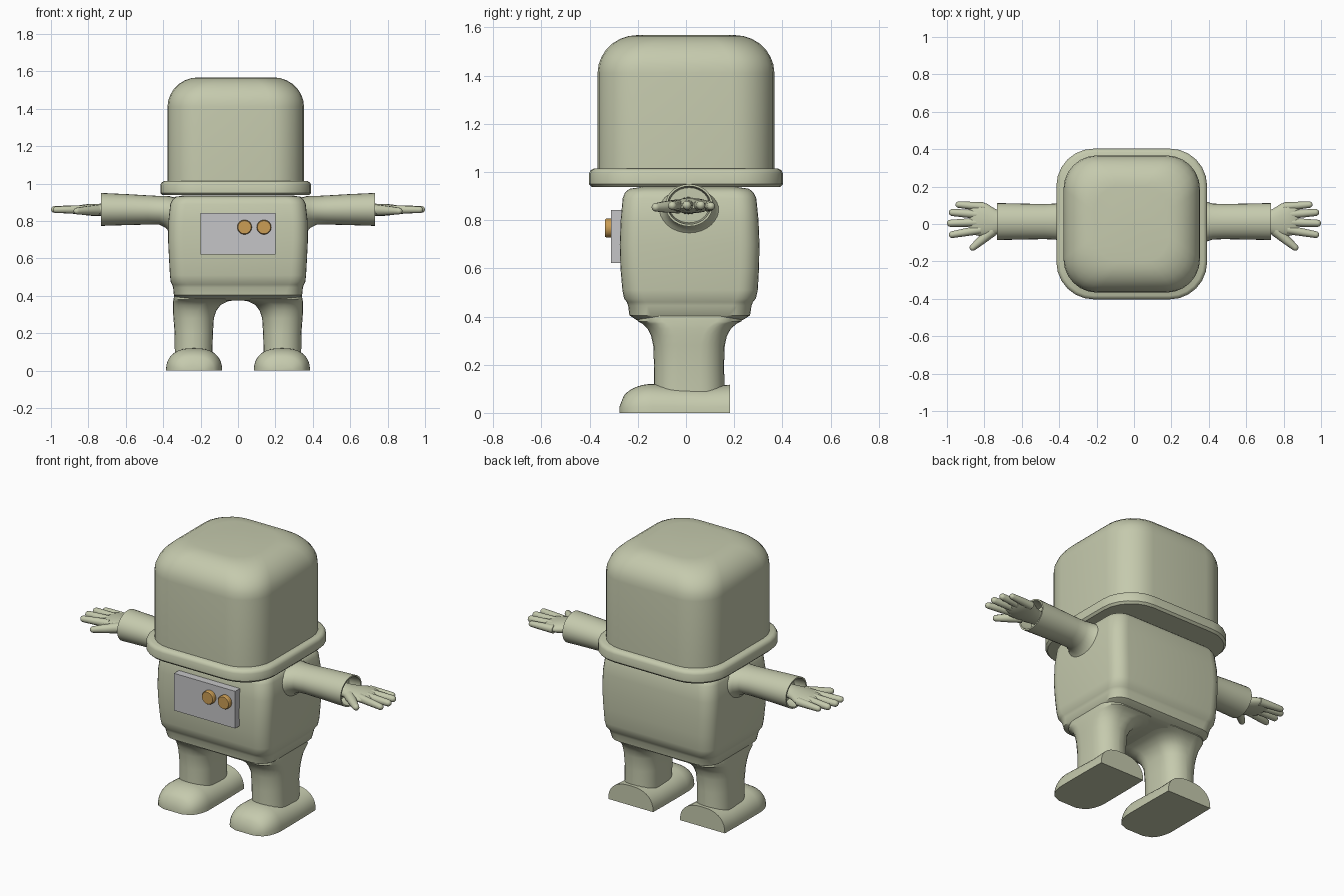
import bpy, bmesh, math
from mathutils import Vector

if "Cube" in bpy.data.objects:
    bpy.data.objects.remove(bpy.data.objects["Cube"])


def material(name, rgb):
    m = bpy.data.materials.new(name)
    m.diffuse_color = (*rgb, 1)
    m.use_nodes = True
    m.node_tree.nodes["Principled BSDF"].inputs["Base Color"].default_value = m.diffuse_color
    return m


SAGE = material("sage green", (0.56, 0.59, 0.42))
GREY = material("light grey", (0.56, 0.56, 0.57))
AMBER = material("amber", (0.60, 0.34, 0.09))


def finish(name, bm, mat, mirror=False, angle=40):
    bmesh.ops.recalc_face_normals(bm, faces=bm.faces)
    me = bpy.data.meshes.new(name)
    bm.to_mesh(me)
    bm.free()
    me.materials.append(mat)
    ob = bpy.data.objects.new(name, me)
    bpy.context.collection.objects.link(ob)
    if mirror:
        mod = ob.modifiers.new("mirror", 'MIRROR')
        mod.use_mirror_merge = False
    bpy.ops.object.select_all(action='DESELECT')
    ob.select_set(True)
    bpy.context.view_layer.objects.active = ob
    bpy.ops.object.shade_smooth_by_angle(angle=math.radians(angle))
    return ob


def skin(bm, rings):
    """Bridge a list of equal-sized rings and close both ends."""
    vr = [[bm.verts.new(p) for p in ring] for ring in rings]
    n = len(vr[0])
    for a, b in zip(vr, vr[1:]):
        for i in range(n):
            j = (i + 1) % n
            bm.faces.new((a[i], a[j], b[j], b[i]))
    bm.faces.new(vr[0])
    bm.faces.new(vr[-1])


def loft(name, rings, mat=SAGE, mirror=False, angle=40):
    bm = bmesh.new()
    skin(bm, rings)
    return finish(name, bm, mat, mirror, angle)


def rounded_rect(x0, x1, y0, y1, r, z, seg=6):
    r = min(r, (x1 - x0) / 2 - 0.002, (y1 - y0) / 2 - 0.002)
    pts = []
    for k, (cx, cy) in enumerate([(x1 - r, y1 - r), (x0 + r, y1 - r),
                                  (x0 + r, y0 + r), (x1 - r, y0 + r)]):
        for i in range(seg + 1):
            a = (k + i / seg) * math.pi / 2
            pts.append((cx + r * math.cos(a), cy + r * math.sin(a), z))
    return pts


def oval_x(x, cy, cz, ry, rz, n=28):
    return [(x, cy + ry * math.cos(2 * math.pi * i / n),
             cz + rz * math.sin(2 * math.pi * i / n)) for i in range(n)]


# Head: straight-sided block with a softly rounded crown
CX, HX, HY, R = -0.012, 0.365, 0.367, 0.18
rings = [rounded_rect(CX - HX, CX + HX, -HY, HY, R, 0.99)]
for i in range(8):
    t = i / 7 * math.pi / 2
    d = 0.165 * (1 - math.cos(t))
    rings.append(rounded_rect(CX - HX + d, CX + HX - d, -HY + d, HY - d,
                              R - 0.25 * d, 1.41 + 0.158 * math.sin(t)))
loft("head", rings)

# Collar rim under the head
rings = []
for z, d in [(0.938, 0.012), (0.95, 0), (0.993, 0), (1.006, 0.006), (1.014, 0.02)]:
    rings.append(rounded_rect(CX - 0.403 + d, CX + 0.403 - d, -0.403 + d, 0.403 - d, 0.2 - d, z))
loft("collar_rim", rings)

# Torso with the stepped hip band: z, half width, front, back, corner radius
TORSO = [(0.375, .30, -.17, .20, .12), (0.385, .325, -.205, .235, .11),
         (0.405, .343, -.235, .266, .09), (0.445, .347, -.24, .272, .08),
         (0.46, .352, -.246, .278, .08), (0.475, .36, -.257, .29, .08),
         (0.51, .364, -.264, .298, .08), (0.60, .369, -.272, .303, .08),
         (0.70, .374, -.275, .305, .08), (0.80, .372, -.271, .301, .08),
         (0.89, .362, -.263, .292, .08), (0.915, .35, -.253, .28, .08),
         (0.93, .33, -.235, .262, .08), (0.937, .29, -.19, .215, .08)]
loft("torso", [rounded_rect(-w, w, f, b, r, z) for z, w, f, b, r in TORSO])

# Legs flaring into the hips: z, inner x, outer x, front, back
LEG = [(0.06, .137, .338, -.134, .16), (0.10, .137, .338, -.134, .16),
       (0.20, .134, .339, -.133, .158), (0.28, .129, .345, -.136, .161),
       (0.32, .116, .348, -.145, .17), (0.35, .094, .348, -.16, .187),
       (0.37, .055, .347, -.18, .21), (0.38, .0, .345, -.2, .23),
       (0.41, .0, .34, -.2, .23)]
loft("leg", [rounded_rect(a, b, f, k, 0.1, z) for z, a, b, f, k in LEG], mirror=True)


# Feet: D-shaped section, rounded toe, flat heel
def foot_ring(y, w, h, n=18):
    pts = []
    for i in range(n + 1):
        a = math.pi * i / n
        c, s = math.cos(a), max(math.sin(a), 0)
        pts.append((0.235 + w * math.copysign(abs(c) ** 0.8, c), y, h * s ** 0.85))
    return pts


rings = []
for i in range(8):
    u = 1 - i / 7
    s = math.sqrt(max(0, 1 - u * u))
    rings.append(foot_ring(-0.14 - 0.137 * u, 0.15 * (0.4 + 0.6 * s), 0.12 * (0.2 + 0.8 * s)))
rings += [foot_ring(-0.05, 0.15, 0.115), foot_ring(0.08, 0.149, 0.108),
          foot_ring(0.182, 0.147, 0.117)]
loft("foot", rings, mirror=True, angle=50)

# Arms: flared shoulder, sleeve and hollow cuff: x, centre z, y radius, z radius
ARM = [(0.28, .835, .15, .10), (0.352, .82, .14, .108), (0.365, .835, .125, .098),
       (0.385, .848, .108, .086), (0.42, .857, .096, .077), (0.48, .859, .094, .078),
       (0.60, .861, .096, .083), (0.732, .862, .099, .088),
       (0.732, .862, .090, .079), (0.66, .862, .084, .073)]
loft("arm_sleeve", [oval_x(x, 0.013, z, ry, rz) for x, z, ry, rz in ARM], mirror=True)

# Hands: flat palm plus tapered fingers
bm = bmesh.new()
PALM = [(0.65, .01, .045, .036), (0.71, .01, .056, .034), (0.745, .012, .07, .032),
        (0.785, .02, .088, .032), (0.825, .026, .09, .028), (0.86, .025, .082, .022),
        (0.88, .024, .07, .012)]
skin(bm, [oval_x(x, cy, 0.86, ry, rz, 20) for x, cy, ry, rz in PALM])


def finger(start, tip, r0, r1, n=10):
    start, tip = Vector(start), Vector(tip)
    d = (tip - start).normalized()
    side = Vector((-d.y, d.x, 0)).normalized()
    up = d.cross(side)
    steps = [(start, r0), (start.lerp(tip, 0.5), (r0 + r1) / 2)]
    for k in range(4):
        a = k / 3 * math.radians(80)
        steps.append((tip - d * r1 * (1 - math.sin(a)), r1 * math.cos(a)))
    skin(bm, [[p + (side * math.cos(2 * math.pi * i / n) + up * math.sin(2 * math.pi * i / n)) * r
               for i in range(n)] for p, r in steps])


finger((0.80, 0.092, .858), (0.955, 0.105, .858), .024, .017)
finger((0.82, 0.050, .862), (0.99, 0.063, .862), .024, .019)
finger((0.82, 0.010, .862), (1.00, 0.003, .862), .024, .019)
finger((0.82, -0.030, .862), (0.99, -0.060, .860), .024, .018)
finger((0.755, -0.035, .857), (0.875, -0.137, .853), .030, .018)
finish("hand", bm, SAGE, mirror=True, angle=60)

# Chest panel
bm = bmesh.new()
bmesh.ops.create_cube(bm, size=1)
for v in bm.verts:
    v.co = Vector((v.co.x * 0.40, -0.285 + v.co.y * 0.054, 0.732 + v.co.z * 0.22))
finish("chest_panel", bm, GREY)

# Panel knobs
for i, x in enumerate((0.035, 0.139)):
    rings = [[(x + r * math.cos(math.tau * k / 24), y, 0.767 + r * math.sin(math.tau * k / 24))
              for k in range(24)]
             for y, r in [(-0.30, .039), (-0.331, .039), (-0.337, .035)]]
    loft(f"panel_knob_{i + 1}", rings, AMBER, angle=30)
